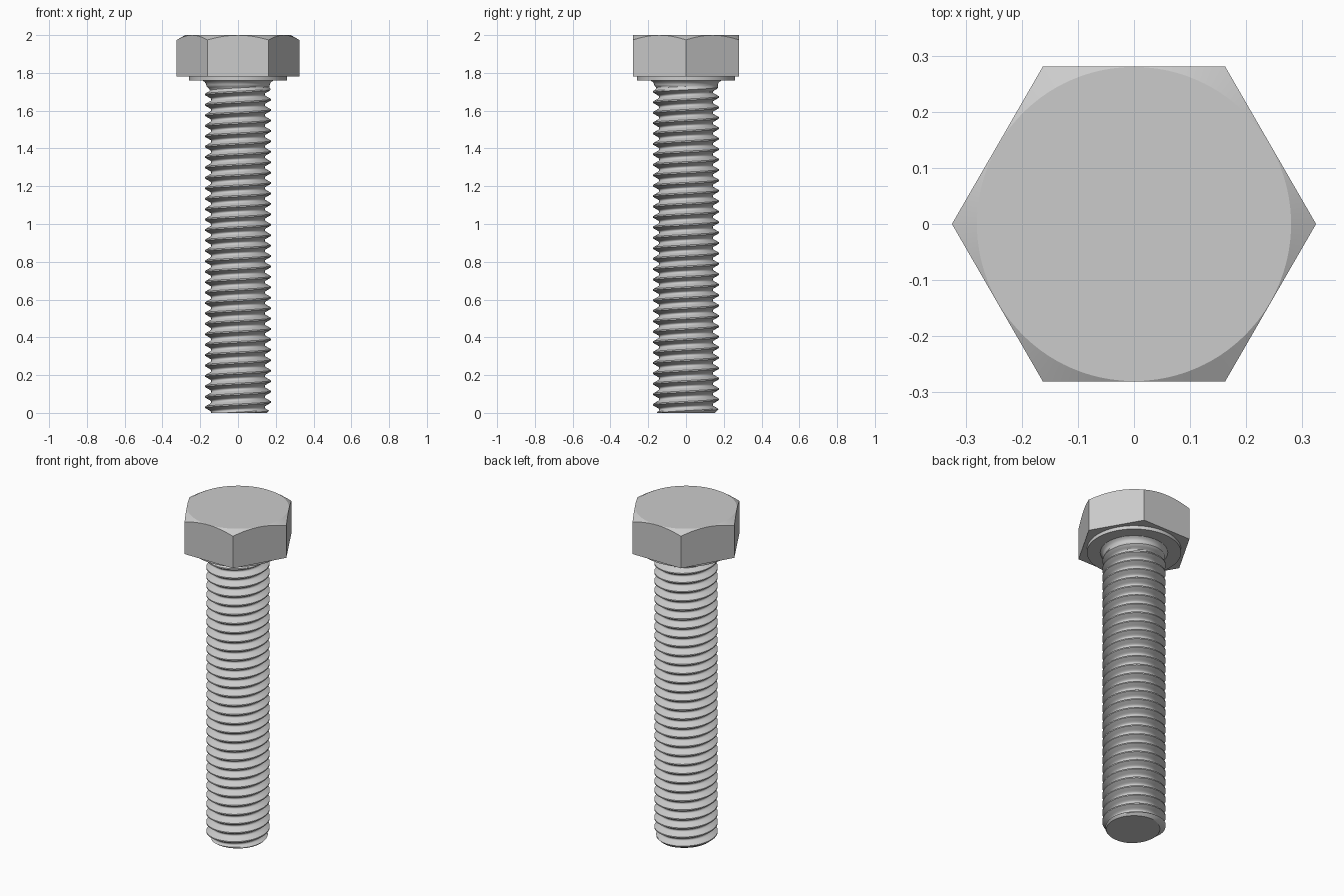
import bpy, bmesh, math

if "Cube" in bpy.data.objects:
    bpy.data.objects.remove(bpy.data.objects["Cube"])

PITCH, R_MAJOR, N = 0.0552, 0.1745, 72
Z_NECK, Z_HEAD, Z_TOP = 1.759, 1.78, 2.0
APOTHEM, CORNER_SLOPE = 0.281, math.tan(math.radians(30))
CREST_OFFSET = 0.03 - PITCH / 2      # crest sits at z = 0.03 on the -x side


def finish(bm, name, angle):
    bmesh.ops.remove_doubles(bm, verts=bm.verts, dist=1e-5)
    bmesh.ops.recalc_face_normals(bm, faces=bm.faces)
    mesh = bpy.data.meshes.new(name)
    bm.to_mesh(mesh)
    bm.free()
    obj = bpy.data.objects.new(name, mesh)
    bpy.context.collection.objects.link(obj)
    bpy.ops.object.select_all(action='DESELECT')
    obj.select_set(True)
    bpy.context.view_layer.objects.active = obj
    bpy.ops.object.shade_smooth_by_angle(angle=math.radians(angle))
    return obj


def ring_stack(name, rings, angle=20):
    """Skin a list of equal-length closed point rings and cap both ends."""
    bm = bmesh.new()
    loops = [[bm.verts.new(p) for p in ring] for ring in rings]
    n = len(rings[0])
    for a, b in zip(loops, loops[1:]):
        for i in range(n):
            j = (i + 1) % n
            bm.faces.new((a[i], a[j], b[j], b[i]))
    bm.faces.new(loops[0])
    bm.faces.new(loops[-1])
    return finish(bm, name, angle)


def circle(r, z, angles):
    return [(r * math.cos(a), r * math.sin(a), z) for a in angles]


# Threaded shank: 60 degree V profile with flat crest and rounded root
def shank_radius(theta, z):
    u = abs((((z - CREST_OFFSET) / PITCH - theta / math.tau) + 0.5) % 1 - 0.5)
    depth = max(0, min(u, 0.375) - 0.0625) * PITCH * math.sqrt(3)
    if u > 0.375:
        depth += 0.003 * (1 - ((0.5 - u) / 0.125) ** 2)
    r = R_MAJOR - depth
    fade = max(0, min(1, (z - 1.70) / 0.035))          # thread runout
    r = r * (1 - fade) + 0.168 * fade
    r += 0.018 * max(0, (z - 1.735) / (Z_NECK - 1.735)) ** 2   # neck fillet
    return min(r, 0.152 + z)                           # chamfered tip


bm = bmesh.new()
steps = [-0.0625, 0.0625, 0.17, 0.28, 0.375, 0.44, 0.5, 0.56, 0.625, 0.72, 0.83]
turns = int(Z_NECK / PITCH) + 3
columns = []
for j in range(N + 1):
    theta = math.tau * j / N
    col = []
    for k in range(-2, turns):
        for s in steps:
            z = CREST_OFFSET + (k + s + j / N) * PITCH
            z = max(0, min(Z_NECK, z))
            r = shank_radius(theta, z)
            col.append(bm.verts.new((r * math.cos(theta), r * math.sin(theta), z)))
    columns.append(col)
for a, b in zip(columns, columns[1:]):
    for i in range(len(a) - 1):
        bm.faces.new((a[i], b[i], b[i + 1], a[i + 1]))
for end in (0, -1):
    bm.faces.new([c[end] for c in columns[:-1]])
finish(bm, "threaded_shank", 30)

# Round bearing face under the head
even = [math.tau * i / 96 for i in range(96)]
ring_stack("bearing_face", [circle(0.259, Z_NECK, even), circle(0.259, Z_HEAD + 0.005, even)])

# Hexagonal head with conical corner chamfer
PER_SIDE = 16
outline = []
for side in range(6):
    a0, a1 = math.radians(60 * side), math.radians(60 * side + 60)
    rc = APOTHEM / math.cos(math.radians(30))
    for i in range(PER_SIDE):
        t = i / PER_SIDE
        outline.append((rc * ((1 - t) * math.cos(a0) + t * math.cos(a1)),
                        rc * ((1 - t) * math.sin(a0) + t * math.sin(a1))))
r_top = APOTHEM - 0.001
base = [(x, y, Z_HEAD) for x, y in outline]
rim = [(x, y, Z_TOP - (math.hypot(x, y) - r_top) * CORNER_SLOPE) for x, y in outline]
top = circle(r_top, Z_TOP, [math.atan2(y, x) for x, y in outline])
ring_stack("hex_head", [base, rim, top])
